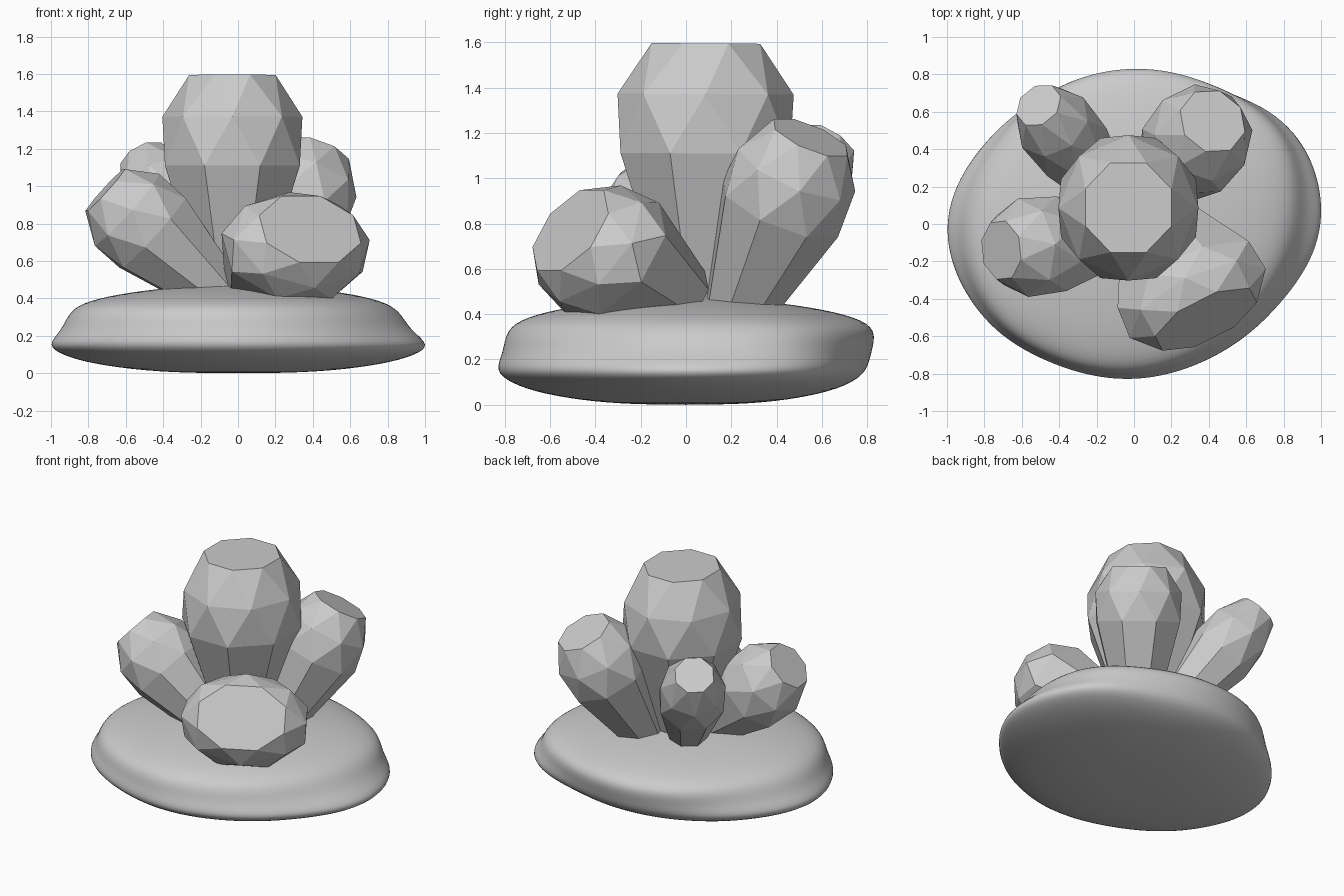
import bpy, bmesh, math
from mathutils import Vector

if "Cube" in bpy.data.objects:
    bpy.data.objects.remove(bpy.data.objects["Cube"])


def make_object(name, bm):
    bmesh.ops.recalc_face_normals(bm, faces=bm.faces)
    me = bpy.data.meshes.new(name)
    bm.to_mesh(me)
    bm.free()
    ob = bpy.data.objects.new(name, me)
    bpy.context.collection.objects.link(ob)
    return ob


def sample(table, a):
    # smooth closed interpolation through radii given at equal angles
    n = len(table)
    t = a / (2 * math.pi) * n
    i = int(math.floor(t))
    f = t - i
    p0, p1, p2, p3 = (table[(i + k) % n] for k in (-1, 0, 1, 2))
    return 0.5 * (2 * p1 + (p2 - p0) * f + (2 * p0 - 5 * p1 + 4 * p2 - p3) * f ** 2
                  + (3 * p1 - p0 - 3 * p2 + p3) * f ** 3)


# Smooth stone base: lofted between a low rim outline and a shoulder outline
LOW = [1.01, .985, .82, .78, .81, .90, 1.005, .95, .855, .825, .825, .885]
SHOULDER = [.85, .92, .86, .84, .84, .84, .90, .90, .83, .79, .77, .79]
# (height, scale, blend from low outline to shoulder outline)
RINGS = [(.0, .2, 0), (.012, .5, 0), (.05, .78, 0), (.095, .94, 0), (.15, 1.03, 0),
         (.23, 1.005, .6), (.33, 1.01, 1), (.388, .9, 1), (.433, .65, 1), (.463, .35, 1), (.473, .12, 1)]
SEGS = 36
bm = bmesh.new()
rings = []
for z, s, b in RINGS:
    ring = []
    for k in range(SEGS):
        a = 2 * math.pi * k / SEGS
        r = s * ((1 - b) * sample(LOW, a) + b * sample(SHOULDER, a))
        ring.append(bm.verts.new((r * math.cos(a), r * math.sin(a), z)))
    rings.append(ring)
for lo, hi in zip(rings, rings[1:]):
    for k in range(SEGS):
        j = (k + 1) % SEGS
        bm.faces.new((lo[k], lo[j], hi[j], hi[k]))
bm.faces.new(rings[0][::-1])
bm.faces.new(rings[-1])
for f in bm.faces:
    f.smooth = True
base = make_object("stone_base", bm)
sub = base.modifiers.new("smooth", 'SUBSURF')
sub.levels = sub.render_levels = 2


# Faceted crystal: eight-sided, narrow foot, staggered facets, flat cap
def crystal(name, foot, tip, side_r, up_r, foot_scale=.48, cap_scale=.64):
    foot, tip = Vector(foot), Vector(tip)
    axis = tip - foot
    side = Vector((-axis.y, axis.x, 0))
    side = side.normalized() if side.length > .05 else Vector((1, 0, 0))
    up = axis.cross(side).normalized()
    bm = bmesh.new()
    loops = []
    for t, s, twist in ((0, foot_scale, .5), (.61, 1, .5), (.82, .96, 0), (1, cap_scale, .5)):
        loops.append([bm.verts.new(foot + axis * t
                      + side * (side_r * s * math.cos((k + twist) * math.pi / 4))
                      + up * (up_r * s * math.sin((k + twist) * math.pi / 4))) for k in range(8)])
    f0, b, a, c = loops
    for k in range(8):
        j = (k + 1) % 8
        bm.faces.new((f0[k], f0[j], b[j], b[k]))
        bm.faces.new((b[k], b[j], a[j]))
        bm.faces.new((a[k], b[k], a[j]))
        bm.faces.new((a[k], a[j], c[k]))
        bm.faces.new((c[k], a[j], c[j]))
    bm.faces.new(f0)
    bm.faces.new(c)
    make_object(name, bm)


crystal("main_crystal", (-.03, .08, .35), (-.03, .088, 1.595), .39, .405, .34)
crystal("front_right_crystal", (.14, -.03, .45), (.385, -.51, .77), .425, .31, .56, .72)
crystal("back_right_crystal", (.15, .21, .38), (.42, .55, 1.18), .29, .29)
crystal("back_left_crystal", (-.09, .12, .38), (-.51, .635, 1.155), .22, .22, .48, .6)
crystal("front_left_crystal", (-.06, -.07, .39), (-.71, -.14, .98), .275, .27, .48, .6)
